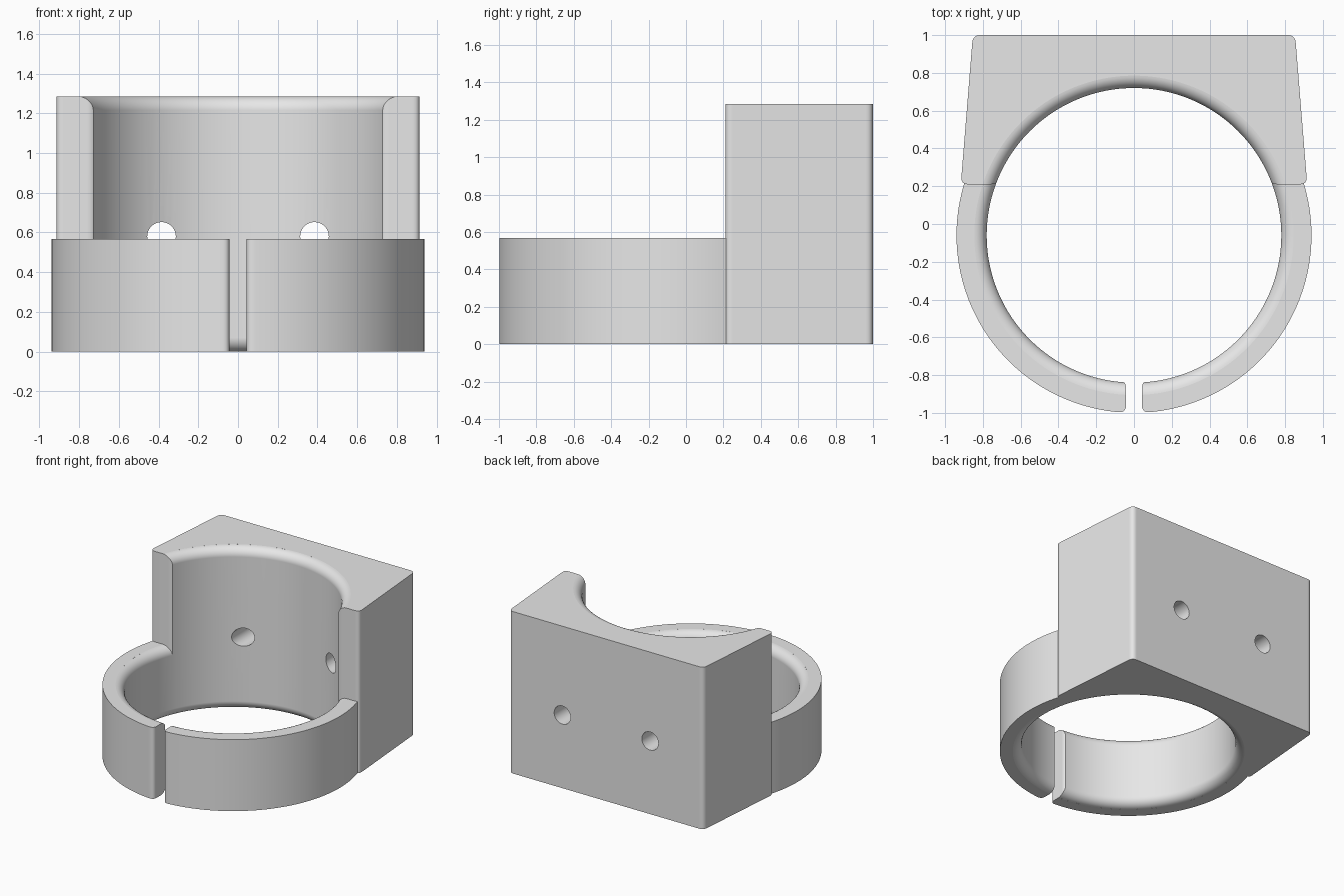
import bpy, bmesh
from math import sin, cos, asin, pi
from mathutils import Vector

if "Cube" in bpy.data.objects:
    bpy.data.objects.remove(bpy.data.objects["Cube"], do_unlink=True)

BORE, OUTER, CY = 0.78, 0.94, -0.06      # clamp radii and centre
BLANK = BORE - 0.01                      # rough inner radius before boring
FILLET, CORNER = 0.07, 0.04
BLOCK_H, ARM_H = 1.285, 0.567
FRONT_Y, SLIT = 0.21, 0.042

grey = bpy.data.materials.new("plain grey")
grey.use_nodes = True
grey.diffuse_color = (0.8, 0.8, 0.8, 1)
grey.node_tree.nodes["Principled BSDF"].inputs["Base Color"].default_value = (0.8, 0.8, 0.8, 1)


def finish_mesh(name, bm):
    bmesh.ops.recalc_face_normals(bm, faces=bm.faces)
    mesh = bpy.data.meshes.new(name)
    bm.to_mesh(mesh)
    bm.free()
    mesh.materials.append(grey)
    obj = bpy.data.objects.new(name, mesh)
    bpy.context.collection.objects.link(obj)
    return obj


def arc(radius, start, end, steps):
    angles = [start + (end - start) * i / steps for i in range(steps + 1)]
    return [Vector((radius * cos(a), CY + radius * sin(a))) for a in angles]


def round_corners(points, corners, steps=8):
    """Replace the indexed corners of an outline with smooth curves."""
    result = []
    for i, p in enumerate(points):
        if i not in corners:
            result.append(p)
            continue
        before, after = points[i - 1], points[(i + 1) % len(points)]
        a = p + (before - p).normalized() * CORNER
        b = p + (after - p).normalized() * CORNER
        for k in range(steps + 1):
            t = k / steps
            result.append(a * (1 - t) ** 2 + p * 2 * t * (1 - t) + b * t * t)
    return result


def extrude_outline(name, points, height):
    bm = bmesh.new()
    face = bm.faces.new([bm.verts.new((p.x, p.y, 0)) for p in points])
    top = bmesh.ops.extrude_face_region(bm, geom=[face])["geom"]
    verts = [v for v in top if isinstance(v, bmesh.types.BMVert)]
    bmesh.ops.translate(bm, vec=(0, 0, height), verts=verts)
    return finish_mesh(name, bm)


def bore_cutter(height, segments=128, steps=10):
    """Turned plug that flares out at both ends to leave rounded rims."""
    flare = [0.48 * pi * k / steps for k in range(steps + 1)]
    low = [(BORE + FILLET * (1 - cos(a)), FILLET * (1 - sin(a))) for a in flare]
    wide = low[-1][0]
    high = [(r, height - z) for r, z in low]
    profile = [(wide, -0.1)] + low[::-1] + high + [(wide, height + 0.1)]
    bm = bmesh.new()
    rings = []
    for r, z in profile:
        angles = [2 * pi * s / segments for s in range(segments)]
        rings.append([bm.verts.new((r * cos(a), CY + r * sin(a), z)) for a in angles])
    for lower, upper in zip(rings, rings[1:]):
        for s in range(segments):
            n = (s + 1) % segments
            bm.faces.new((lower[s], lower[n], upper[n], upper[s]))
    bm.faces.new(rings[0][::-1])
    bm.faces.new(rings[-1])
    return finish_mesh("bore_cutter", bm)


def hole_cutter(x):
    bpy.ops.mesh.primitive_cylinder_add(vertices=40, radius=0.072, depth=1.4,
                                        location=(x, 0.7, 0.58), rotation=(pi / 2, 0, 0))
    return bpy.context.object


def select(obj):
    bpy.ops.object.select_all(action='DESELECT')
    obj.select_set(True)
    bpy.context.view_layer.objects.active = obj


def cut(obj, cutter):
    select(obj)
    mod = obj.modifiers.new("cut", 'BOOLEAN')
    mod.operation, mod.solver, mod.object = 'DIFFERENCE', 'EXACT', cutter
    bpy.ops.object.modifier_apply(modifier=mod.name)
    bpy.data.objects.remove(cutter, do_unlink=True)


def smooth(obj):
    select(obj)
    bpy.ops.object.shade_smooth_by_angle(angle=pi / 7)
    obj.modifiers.new("even shading", 'WEIGHTED_NORMAL').keep_sharp = True


# Tall mounting block with a half-round saddle and two screw holes
a = asin((FRONT_Y - CY) / BLANK)
saddle = arc(BLANK, pi - a, a, 36)
outline = [Vector((0.853, 1)), Vector((-0.853, 1)), Vector((-0.917, FRONT_Y))]
outline += saddle + [Vector((0.917, FRONT_Y))]
last = len(outline) - 1
block = extrude_outline("mounting_block", round_corners(outline, {0, 1, 2, 3, last - 1, last}), BLOCK_H)
cut(block, bore_cutter(BLOCK_H))
for x in (-0.385, 0.385):
    cut(block, hole_cutter(x))
smooth(block)

# Two curved clamp arms that leave a slit at the front
reach = FRONT_Y + 0.02 - CY
outer = arc(OUTER, asin(SLIT / OUTER) - pi / 2, asin(reach / OUTER), 32)
inner = arc(BLANK, asin(reach / BLANK), asin(SLIT / BLANK) - pi / 2, 32)
section = round_corners(outer + inner, {0, len(outer + inner) - 1})
for name, side in (("left_clamp_arm", 1), ("right_clamp_arm", -1)):
    arm = extrude_outline(name, [Vector((p.x * side, p.y)) for p in section], ARM_H)
    cut(arm, bore_cutter(ARM_H))
    smooth(arm)
